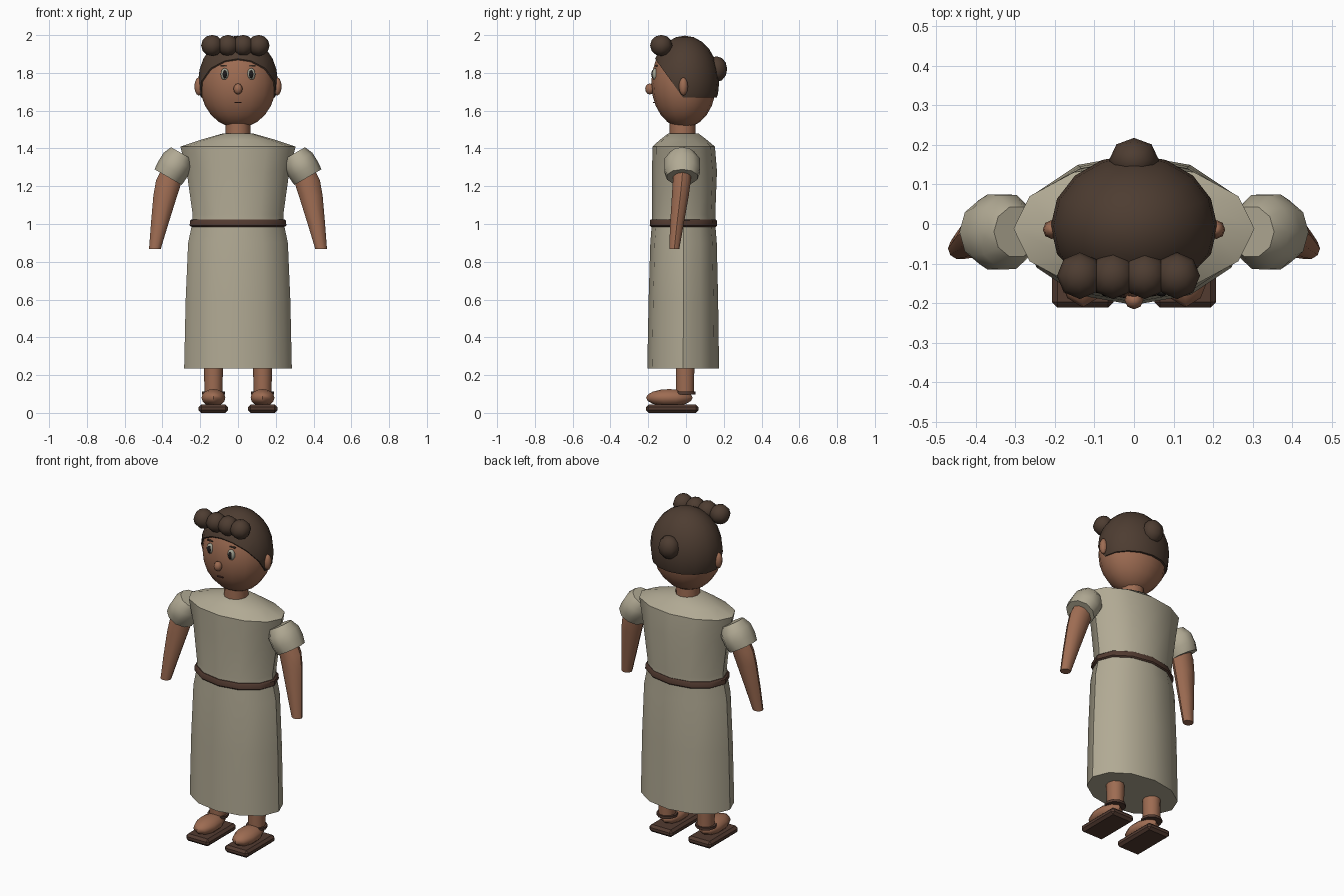
import bpy, bmesh, math
from mathutils import Vector, Matrix

if "Cube" in bpy.data.objects:
    bpy.data.objects.remove(bpy.data.objects["Cube"])


def material(name, rgb):
    m = bpy.data.materials.new(name)
    m.diffuse_color = (*rgb, 1)
    m.use_nodes = True
    m.node_tree.nodes["Principled BSDF"].inputs["Base Color"].default_value = m.diffuse_color
    return m


CLOTH = material("linen cloth", (0.44, 0.40, 0.295))
SKIN = material("skin", (0.34, 0.15, 0.085))
HAIR = material("dark hair", (0.075, 0.046, 0.031))
LEATHER = material("leather", (0.085, 0.043, 0.03))
WHITE = material("eye grey", (0.36, 0.36, 0.29))
BLACK = material("pupil black", (0.012, 0.010, 0.010))
LIP = material("lip brown", (0.10, 0.035, 0.025))


def finish(name, bm, mat, angle=40):
    bmesh.ops.recalc_face_normals(bm, faces=bm.faces)
    me = bpy.data.meshes.new(name)
    bm.to_mesh(me)
    bm.free()
    me.materials.append(mat)
    ob = bpy.data.objects.new(name, me)
    bpy.context.collection.objects.link(ob)
    bpy.ops.object.select_all(action='DESELECT')
    ob.select_set(True)
    bpy.context.view_layer.objects.active = ob
    bpy.ops.object.shade_smooth_by_angle(angle=math.radians(angle))
    return ob


def loft(name, rings, mat, n=12, matrix=None):
    """Skin horizontal ellipses given as (x, y, z, rx, ry)."""
    bm = bmesh.new()
    loops = []
    for x, y, z, rx, ry in rings:
        loops.append([bm.verts.new((x + rx * math.cos(2 * math.pi * i / n),
                                    y + ry * math.sin(2 * math.pi * i / n), z))
                      for i in range(n)])
    for a, b in zip(loops, loops[1:]):
        for i in range(n):
            j = (i + 1) % n
            bm.faces.new((a[i], a[j], b[j], b[i]))
    bm.faces.new(loops[0])
    bm.faces.new(loops[-1])
    if matrix:
        bm.transform(matrix)
    return finish(name, bm, mat)


def ellipsoid(name, c, r, mat, u=12, v=8, cuts=()):
    """Sphere scaled to radii r, optionally trimmed by (point, normal) planes."""
    bm = bmesh.new()
    bmesh.ops.create_uvsphere(bm, u_segments=u, v_segments=v, radius=1)
    bm.transform(Matrix.Translation(c) @ Matrix.Diagonal((*r, 1)))
    for point, normal in cuts:
        geom = bm.verts[:] + bm.edges[:] + bm.faces[:]
        bmesh.ops.bisect_plane(bm, geom=geom, plane_co=point, plane_no=normal,
                               clear_inner=True)
        bmesh.ops.holes_fill(bm, edges=[e for e in bm.edges if e.is_boundary])
    return finish(name, bm, mat, 50)


def box(name, c, size, mat, bevel=0.0):
    bm = bmesh.new()
    bmesh.ops.create_cube(bm, size=1)
    bm.transform(Matrix.Translation(c) @ Matrix.Diagonal((*size, 1)))
    if bevel:
        bmesh.ops.bevel(bm, geom=bm.edges[:], offset=bevel, segments=1,
                        affect='EDGES')
    return finish(name, bm, mat, 30)


# Dress and belt
loft("dress", [(0, -0.015, 0.235, 0.285, 0.19),
               (0, -0.014, 0.60, 0.277, 0.184),
               (0, -0.013, 0.90, 0.264, 0.176),
               (0, -0.013, 1.00, 0.243, 0.168),
               (0, -0.012, 1.05, 0.240, 0.167),
               (0, -0.008, 1.28, 0.272, 0.172),
               (0, -0.012, 1.41, 0.305, 0.165),
               (0, -0.014, 1.445, 0.20, 0.125),
               (0, -0.014, 1.478, 0.085, 0.082)], CLOTH)
loft("belt", [(0, -0.014, 0.985, 0.246, 0.172),
              (0, -0.014, 0.992, 0.256, 0.178),
              (0, -0.014, 1.018, 0.254, 0.177),
              (0, -0.014, 1.025, 0.246, 0.172)], LEATHER)

# Neck and head
loft("neck", [(0, -0.018, 1.44, 0.068, 0.070), (0, -0.018, 1.56, 0.064, 0.068)], SKIN)
ellipsoid("head", (0, -0.012, 1.745), (0.202, 0.172, 0.237), SKIN, 16, 12)
ellipsoid("nose", (0, -0.192, 1.715), (0.024, 0.024, 0.029), SKIN, 8, 6)
box("mouth", (0, -0.171, 1.643), (0.036, 0.008, 0.006), LIP)

# Hair cap, trimmed level at the nape and slanting up over the forehead
hairline = Vector((0, 0.195, 0.14)).normalized()
ellipsoid("hair_cap", (0, -0.006, 1.755), (0.211, 0.182, 0.242), HAIR, 16, 12,
          [((0, 0, 1.67), (0, 0, 1)), ((0, -0.02, 1.675), hairline)])
for i, x in enumerate((-0.137, -0.053, 0.027, 0.109)):
    ellipsoid(f"fringe_curl_{i + 1}", (x, -0.131, 1.945), (0.058, 0.059, 0.056),
              HAIR, 8, 6)
ellipsoid("back_bun", (0, 0.162, 1.82), (0.063, 0.056, 0.068), HAIR, 8, 6)

for s, side in ((-1, "left"), (1, "right")):
    # Face details
    ellipsoid(f"{side}_ear", (s * 0.208, -0.014, 1.728), (0.023, 0.024, 0.048),
              SKIN, 8, 6)
    ellipsoid(f"{side}_eye", (s * 0.07, -0.164, 1.793), (0.023, 0.016, 0.032),
              WHITE, 10, 8)
    ellipsoid(f"{side}_pupil", (s * 0.07, -0.175, 1.793), (0.013, 0.009, 0.022),
              BLACK, 8, 6)
    box(f"{side}_brow", (s * 0.075, -0.158, 1.838), (0.036, 0.012, 0.006), HAIR)

    # Puffed sleeve, tilted outward at the bottom
    tilt = Matrix.Translation((s * 0.37, -0.02, 1.248)) @ \
        Matrix.Rotation(-s * math.radians(30), 4, 'Y')
    loft(f"{side}_sleeve", [(0, 0, 0, 0.083, 0.085),
                            (0, 0, 0.045, 0.087, 0.100),
                            (0, 0, 0.10, 0.085, 0.098),
                            (0, 0, 0.145, 0.066, 0.066)], CLOTH, 10, tilt)

    # Arm
    loft(f"{side}_arm", [(s * 0.33, -0.015, 1.32, 0.060, 0.050),
                         (s * 0.365, -0.022, 1.23, 0.069, 0.050),
                         (s * 0.385, -0.030, 1.15, 0.063, 0.047),
                         (s * 0.415, -0.048, 1.00, 0.046, 0.038),
                         (s * 0.440, -0.062, 0.868, 0.031, 0.028)], SKIN, 10)

    # Leg, foot and sandal
    x = s * 0.13
    loft(f"{side}_leg", [(x, -0.005, 0.10, 0.047, 0.049),
                         (x, -0.005, 0.30, 0.052, 0.053)], SKIN, 10)
    ellipsoid(f"{side}_foot", (x, -0.088, 0.080), (0.066, 0.123, 0.046), SKIN, 10, 8)
    box(f"{side}_sole", (x, -0.073, 0.022), (0.156, 0.278, 0.044), LEATHER, 0.014)
    loft(f"{side}_ankle_strap", [(x, -0.005, 0.098, 0.060, 0.058),
                                 (x, -0.005, 0.113, 0.060, 0.058)], LEATHER, 10)
